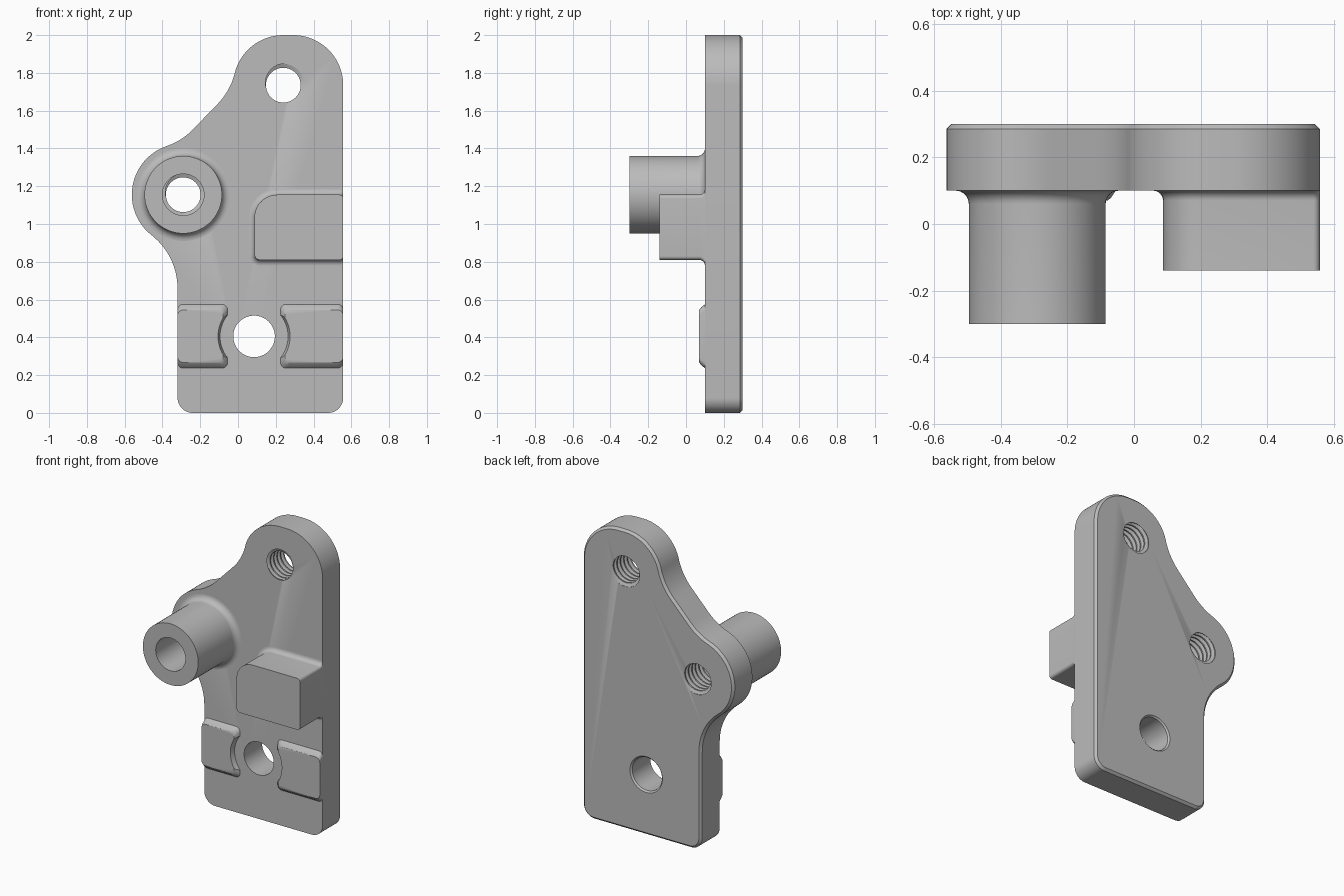
import bpy, bmesh
from math import sin, cos, pi, radians, hypot

if "Cube" in bpy.data.objects:
    bpy.data.objects.remove(bpy.data.objects["Cube"])

FRONT, BACK = 0.10, 0.30      # plate faces along y
EDGE = 0.557                  # straight right-hand edge of the plate
BOSS = (-0.29, 1.155)
TOP_HOLE = (0.24, 1.735)
LOW_HOLE = (0.085, 0.405)

grey = bpy.data.materials.new("plain_grey")
grey.use_nodes = True
grey.diffuse_color = (0.5, 0.5, 0.5, 1)
grey.node_tree.nodes["Principled BSDF"].inputs["Base Color"].default_value = (0.5, 0.5, 0.5, 1)


def arc(c, r, a0, a1, n=16):
    """Points (x, z) along an arc, angles in degrees."""
    angles = [radians(a0 + (a1 - a0) * i / n) for i in range(n + 1)]
    return [(c[0] + r * cos(a), c[1] + r * sin(a)) for a in angles]


def circle(c, r, n=64):
    return arc(c, r, 0, 360, n)[:-1]


def polar(c, r, a):
    return arc(c, r, a, a, 1)[0]


def clean(pts):
    """Drop points that repeat the one before."""
    return [p for i, p in enumerate(pts)
            if hypot(p[0] - pts[i - 1][0], p[1] - pts[i - 1][1]) > 1e-4]


def rounded_rect(x0, x1, z0, z1, radii):
    """Corners in order: lower left, lower right, upper right, upper left."""
    a, b, c, d = radii
    return (arc((x0 + a, z0 + a), a, 180, 270, 8) + arc((x1 - b, z0 + b), b, 270, 360, 8)
            + arc((x1 - c, z1 - c), c, 0, 90, 8) + arc((x0 + d, z1 - d), d, 90, 180, 8))


def inset(pts, d):
    """Move a counterclockwise outline inwards."""
    out = []
    for i, p in enumerate(pts):
        a, b = pts[i - 1], pts[(i + 1) % len(pts)]
        tx, tz = b[0] - a[0], b[1] - a[1]
        k = d / hypot(tx, tz)
        out.append((p[0] - tz * k, p[1] + tx * k))
    return out


def finish(name, bm):
    bmesh.ops.recalc_face_normals(bm, faces=bm.faces)
    mesh = bpy.data.meshes.new(name)
    bm.to_mesh(mesh)
    bm.free()
    mesh.materials.append(grey)
    ob = bpy.data.objects.new(name, mesh)
    bpy.context.collection.objects.link(ob)
    return ob


def loft(name, layers):
    """Closed solid through matching outlines, each given as (y, points)."""
    bm = bmesh.new()
    rings = [[bm.verts.new((x, y, z)) for x, z in pts] for y, pts in layers]
    for a, b in zip(rings, rings[1:]):
        for i in range(len(a)):
            bm.faces.new((a[i - 1], a[i], b[i], b[i - 1]))
    bm.faces.new(rings[0])
    bm.faces.new(rings[-1])
    return finish(name, bm)


def thread_cutter(name, c, y0, y1, lo=0.092, hi=0.112, pitch=0.036, n=40):
    """Helical screw thread, swept as one continuous spiral skin."""
    profile = [(0, lo), (0.25, lo), (0.5, hi), (0.75, hi)]
    k = len(profile)
    rows = k * int((y1 - y0) / pitch)
    bm = bmesh.new()
    cols = []
    for i in range(n):
        col = []
        for j in range(rows + 1):
            f, r = profile[j % k]
            x, z = polar(c, r, 360 * i / n)
            col.append(bm.verts.new((x, y0 + pitch * (j // k + f + i / n), z)))
        cols.append(col)
    for i in range(n - 1):
        for j in range(rows):
            bm.faces.new((cols[i][j], cols[i + 1][j], cols[i + 1][j + 1], cols[i][j + 1]))
    for j in range(rows - k):
        bm.faces.new((cols[-1][j], cols[0][j + k], cols[0][j + k + 1], cols[-1][j + 1]))
    bm.faces.new([col[0] for col in cols] + [cols[0][j] for j in range(k, 0, -1)])
    bm.faces.new([col[rows] for col in cols] + [cols[-1][rows - j] for j in range(1, k + 1)])
    return finish(name, bm)


def cut(ob, *cutters):
    bpy.context.view_layer.objects.active = ob
    for cutter in cutters:
        cutter.hide_render = True
        mod = ob.modifiers.new("cut", "BOOLEAN")
        mod.operation, mod.solver, mod.object = "DIFFERENCE", "EXACT", cutter
        bpy.ops.object.modifier_apply(modifier=mod.name)
        bpy.data.objects.remove(cutter)


def fillet(f, n=8):
    """(y, spread) steps of a fillet that runs out on the plate's front."""
    return [(FRONT - f + f * sin(pi / 2 * i / n), f * (1 - cos(pi / 2 * i / n)))
            for i in range(n + 1)]


# plate outline: two lobes joined to the body by hollow curves
R, H, LEFT = 0.265, 0.36, -0.32
B = 0.272
hollow_top = polar(TOP_HOLE, R + H, 166)
hollow_mid = polar(BOSS, B + H, 109)
dx = LEFT - H - BOSS[0]
dz = -((B + H) ** 2 - dx ** 2) ** 0.5
hollow_low = (LEFT - H, BOSS[1] + dz)
low_angle = 231
outline = clean(
    arc((LEFT + 0.08, 0.08), 0.08, 180, 270)
    + arc((EDGE - 0.08, 0.08), 0.08, 270, 360)
    + arc((EDGE - R, TOP_HOLE[1]), R, 0, 90, 24)
    + arc(TOP_HOLE, R, 90, 166, 24)
    + arc(hollow_top, H, 346, 315)
    + arc(hollow_mid, H, 315, 289)
    + arc(BOSS, B, 109, low_angle, 36)
    + arc(hollow_low, H, low_angle - 180, 0))
chamfer = 0.015
plate = loft("mounting_plate", [(FRONT, outline), (BACK - chamfer, outline),
                                (BACK, inset(outline, chamfer))])

# plate holes: two threaded, one plain with a countersunk back
cut(plate,
    thread_cutter("upper_thread", TOP_HOLE, 0.0, 0.42),
    thread_cutter("boss_thread", BOSS, 0.0, 0.42),
    loft("lower_bore", [(0, circle(LOW_HOLE, 0.11)), (0.29, circle(LOW_HOLE, 0.11)),
                        (0.31, circle(LOW_HOLE, 0.13))]))

# hollow boss with a filleted foot
boss = loft("tubular_boss", [(-0.30, circle(BOSS, 0.205))]
            + [(y, circle(BOSS, 0.205 + d)) for y, d in fillet(0.04)])
cut(boss, loft("boss_bore", [(-0.4, circle(BOSS, 0.11)), (0.2, circle(BOSS, 0.11))]))


# stop block, flush with the plate's edge
def block_outline(d):
    return rounded_rect(0.087 - d, EDGE, 0.81 - d, 1.155 + d, (0.03 + d, 0.02, 0.02, 0.12 + d))


block = loft("stop_block", [(-0.14, block_outline(0))]
             + [(y, block_outline(d)) for y, d in fillet(0.03)])

# two low pads, hollowed around the lower hole
pads = []
for name, inner, outer in (("right_pad", -0.055, LEFT), ("left_pad", 0.225, EDGE)):
    layers = []
    for y, d in ((0.07, 0.03), (0.08, 0.016), (FRONT, 0)):
        x = inner + (d if outer > inner else -d) * 0.8
        layers.append((y, rounded_rect(min(x, outer), max(x, outer), 0.237 + d, 0.575 - d,
                                       (0.03,) * 4)))
    pad = loft(name, layers)
    cut(pad, loft("pad_relief", [(0.05, circle(LOW_HOLE, 0.198)),
                                 (0.12, circle(LOW_HOLE, 0.173))]))
    pads.append(pad)

# smooth curves, crisp edges
bpy.ops.object.select_all(action="DESELECT")
for ob in [plate, boss, block] + pads:
    ob.select_set(True)
bpy.context.view_layer.objects.active = plate
bpy.ops.object.shade_smooth_by_angle(angle=radians(30))
